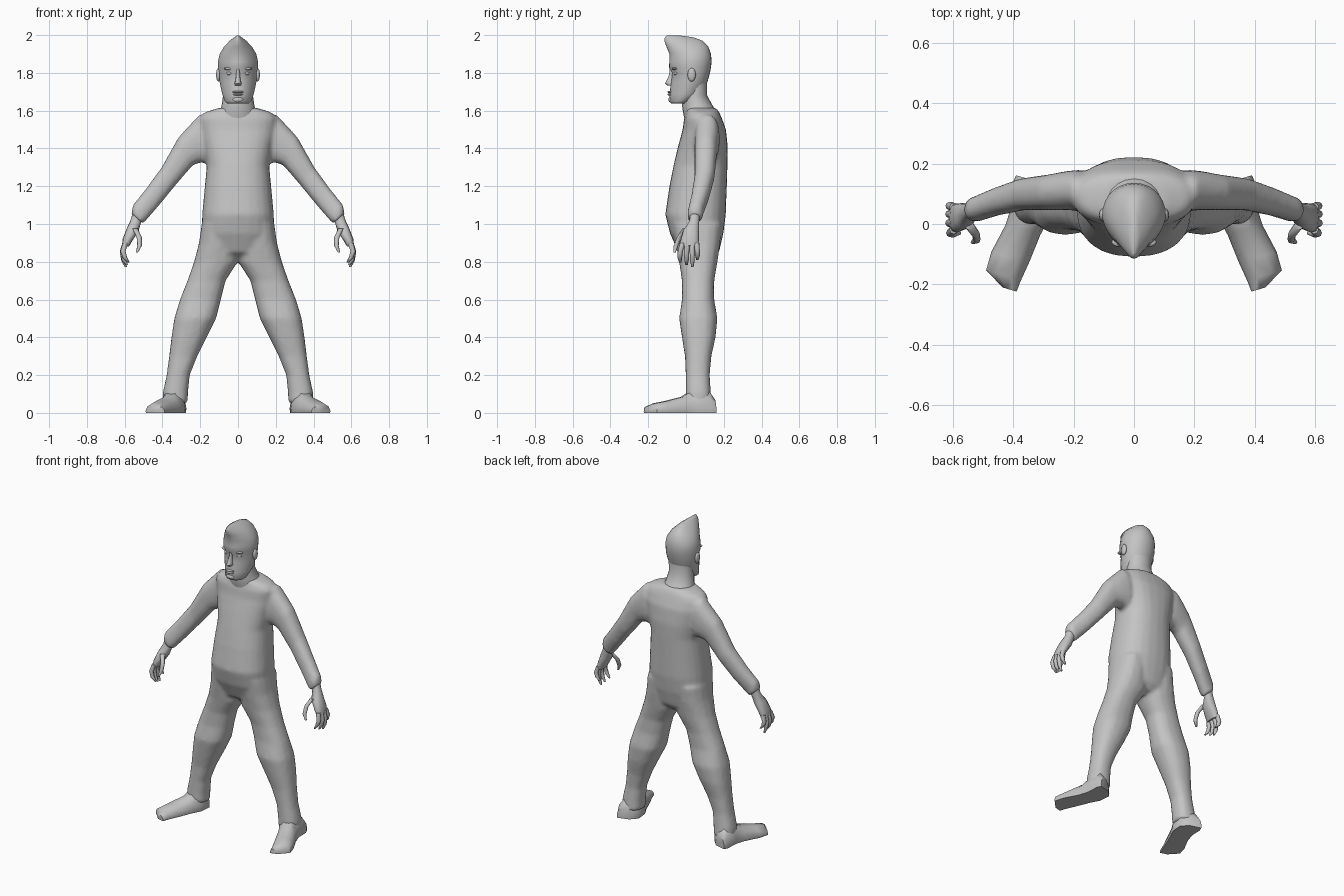
import bpy, bmesh, math
from mathutils import Vector

grey = bpy.data.materials.new("plain grey")
grey.diffuse_color = (0.55, 0.55, 0.55, 1)


def power(v, p):
    return math.copysign(abs(v) ** p, v)


def oval(ax, az, bx, bz, y0, y1, n=16, p=0.85, egg=0.0):
    """Ring between points A and B in the xz plane, spanning y0..y1; egg narrows the front."""
    ring = []
    for i in range(n):
        c, s = math.cos(2 * math.pi * i / n), math.sin(2 * math.pi * i / n)
        u = power(c, p) * (1 - egg * max(0, -s))
        v = power(s, p)
        ring.append(Vector(((ax + bx) / 2 + u * (ax - bx) / 2, (y0 + y1) / 2 + v * (y1 - y0) / 2,
                            (az + bz) / 2 + u * (az - bz) / 2)))
    return ring


def level(z, rx, y0, y1, **kw):
    return oval(rx, z, -rx, z, y0, y1, **kw)


def finish(name, bm, mirror=False, angle=40):
    bmesh.ops.recalc_face_normals(bm, faces=bm.faces[:])
    mesh = bpy.data.meshes.new(name)
    bm.to_mesh(mesh)
    bm.free()
    mesh.materials.append(grey)
    ob = bpy.data.objects.new(name, mesh)
    bpy.context.collection.objects.link(ob)
    bpy.ops.object.select_all(action='DESELECT')
    bpy.context.view_layer.objects.active = ob
    ob.select_set(True)
    bpy.ops.object.shade_smooth_by_angle(angle=math.radians(angle))
    if mirror:
        m = ob.modifiers.new("mirror", 'MIRROR')
        m.use_mirror_merge = False
    return ob


def loft(bm, rings, side=1):
    loops = [[bm.verts.new((p.x * side, p.y, p.z)) for p in r] for r in rings]
    n = len(loops[0])
    for a, b in zip(loops, loops[1:]):
        for i in range(n):
            bm.faces.new((a[i], a[(i + 1) % n], b[(i + 1) % n], b[i]))
    bm.faces.new(loops[0])
    bm.faces.new(loops[-1])


def blob(name, centre, radii, mirror=False):
    bm = bmesh.new()
    bmesh.ops.create_uvsphere(bm, u_segments=12, v_segments=8, radius=1)
    for v in bm.verts:
        v.co = Vector(centre) + Vector(a * b for a, b in zip(v.co, radii))
    return finish(name, bm, mirror, 180)


# Torso, legs and sleeves, fused into one suit
torso = [(0.805, 0.05, 0.03, 0.14), (0.85, 0.15, -0.04, 0.175), (0.95, 0.192, -0.085, 0.198),
         (1.05, 0.19, -0.11, 0.211), (1.2, 0.176, -0.088, 0.216), (1.31, 0.165, -0.066, 0.22),
         (1.4, 0.18, -0.045, 0.222), (1.5, 0.2, -0.018, 0.212), (1.56, 0.205, -0.01, 0.19),
         (1.59, 0.18, 0.0, 0.177), (1.615, 0.1, 0.0, 0.16)]
# inner x, outer x, height, front, back
leg = [(0.01, 0.193, 1.0, -0.07, 0.19), (0.0, 0.207, 0.9, -0.055, 0.182), (0.0, 0.233, 0.8, -0.037, 0.167),
       (0.065, 0.268, 0.7, -0.022, 0.15), (0.09, 0.308, 0.6, -0.022, 0.15), (0.115, 0.338, 0.5, -0.037, 0.167),
       (0.165, 0.353, 0.4, -0.022, 0.157), (0.215, 0.365, 0.3, -0.006, 0.135), (0.255, 0.378, 0.2, -0.002, 0.126),
       (0.264, 0.398, 0.11, -0.002, 0.132), (0.266, 0.4, 0.05, -0.002, 0.136)]
# outer x z, inner x z, front, back
arm = [(0.14, 1.57, 0.12, 1.37, 0.06, 0.17), (0.205, 1.58, 0.155, 1.32, 0.045, 0.18),
       (0.255, 1.525, 0.2, 1.325, 0.045, 0.175), (0.315, 1.46, 0.24, 1.31, 0.045, 0.165),
       (0.405, 1.3, 0.33, 1.205, 0.045, 0.152), (0.485, 1.19, 0.42, 1.095, 0.028, 0.122),
       (0.557, 1.1, 0.485, 1.02, 0.008, 0.092), (0.565, 1.055, 0.505, 1.0, 0.008, 0.086)]
bm = bmesh.new()
loft(bm, [level(*r, n=24) for r in torso])
for side in (1, -1):
    loft(bm, [oval(b, z, a, z, y0, y1) for a, b, z, y0, y1 in leg], side)
    loft(bm, [oval(*r) for r in arm], side)
suit = finish("suit", bm)
fuse = suit.modifiers.new("fuse", 'REMESH')
fuse.mode = 'VOXEL'
fuse.voxel_size = 0.012
fuse.use_smooth_shade = True
soften = suit.modifiers.new("soften", 'SMOOTH')
soften.factor = 0.5
soften.iterations = 5

# Neck
neck = [(1.5, 0.1, 0.005, 0.19), (1.58, 0.11, -0.014, 0.176), (1.62, 0.088, -0.02, 0.145),
        (1.68, 0.079, -0.02, 0.112), (1.76, 0.08, 0.0, 0.112)]
bm = bmesh.new()
loft(bm, [level(*r, n=20, p=1) for r in neck])
finish("neck", bm, angle=60)

# Head with a swept-up crest of hair
head = [(1.637, 0.055, -0.078, 0.0), (1.65, 0.07, -0.088, 0.035), (1.69, 0.084, -0.086, 0.09),
        (1.75, 0.097, -0.08, 0.113), (1.8, 0.103, -0.073, 0.127), (1.828, 0.105, -0.09, 0.132),
        (1.86, 0.106, -0.088, 0.136), (1.9, 0.097, -0.088, 0.132), (1.94, 0.073, -0.104, 0.118),
        (1.97, 0.044, -0.115, 0.088), (1.988, 0.02, -0.112, 0.04), (1.999, 0.004, -0.1, -0.04)]
bm = bmesh.new()
loft(bm, [level(*r, n=28, p=0.95, egg=0.22) for r in head])
finish("head", bm, angle=65)

# Face
bm = bmesh.new()
nose = [(1.82, 0.009, -0.089, -0.05), (1.79, 0.01, -0.09, -0.05), (1.755, 0.015, -0.107, -0.05),
        (1.743, 0.019, -0.112, -0.05), (1.733, 0.015, -0.1, -0.05)]
loft(bm, [level(*r, n=10, p=1) for r in nose])
finish("nose", bm, angle=60)
blob("eye", (0.043, -0.052, 1.797), (0.019, 0.014, 0.009), True)
blob("brow", (0.047, -0.06, 1.823), (0.028, 0.016, 0.008), True)
blob("ear", (0.104, 0.03, 1.79), (0.012, 0.022, 0.036), True)
blob("upper_lip", (0, -0.084, 1.699), (0.03, 0.015, 0.006))
blob("lower_lip", (0, -0.084, 1.686), (0.026, 0.015, 0.007))
blob("chin", (0, -0.076, 1.658), (0.03, 0.018, 0.016))

# Hands: palm, then curled fingers and thumb as tapering tubes
bm = bmesh.new()
palm = [(0.555, 1.07, 0.505, 1.03, 0.02, 0.075), (0.567, 1.025, 0.516, 1.0, 0.018, 0.07),
        (0.59, 0.975, 0.527, 0.96, -0.015, 0.07), (0.611, 0.92, 0.56, 0.91, -0.028, 0.068),
        (0.614, 0.885, 0.578, 0.88, -0.028, 0.066)]
loft(bm, [oval(*r, n=12) for r in palm])
fingers = [[(0.596, -0.018, 0.9), (0.609, -0.03, 0.855), (0.598, -0.033, 0.82), (0.578, -0.03, 0.795)],
           [(0.597, 0.007, 0.9), (0.612, 0.003, 0.85), (0.604, 0.003, 0.81), (0.588, 0.003, 0.782)],
           [(0.597, 0.032, 0.9), (0.612, 0.033, 0.85), (0.606, 0.034, 0.805), (0.593, 0.034, 0.772)],
           [(0.597, 0.055, 0.9), (0.611, 0.06, 0.86), (0.603, 0.061, 0.83), (0.585, 0.06, 0.81)],
           [(0.545, -0.005, 0.975), (0.523, -0.035, 0.93), (0.521, -0.053, 0.885), (0.535, -0.06, 0.85)]]
for path in fingers:
    loft(bm, [oval(x + r, z, x - r, z, y - r, y + r, n=8, p=1)
              for (x, y, z), r in zip(path, (0.015, 0.0135, 0.012, 0.006))])
finish("hand", bm, True, 60)

# Shoes: flat-soled sections from heel to toe, turned outwards
shoe = [(0.352, 0.15, 0.04, 0.07), (0.338, 0.115, 0.068, 0.115), (0.343, 0.04, 0.066, 0.125),
        (0.368, -0.02, 0.06, 0.085), (0.41, -0.11, 0.065, 0.062), (0.432, -0.17, 0.06, 0.05),
        (0.412, -0.217, 0.024, 0.03)]
across = Vector((0.96, 0.28, 0))
profile = [(-0.95, 0), (-1, 0.2), (-0.85, 0.65), (-0.4, 1), (0.4, 1), (0.85, 0.65), (1, 0.2), (0.95, 0)]
bm = bmesh.new()
loft(bm, [[Vector((x, y, 0)) + across * w * u + Vector((0, 0, h * v)) for u, v in profile]
          for x, y, w, h in shoe])
finish("shoe", bm, True, 50)
